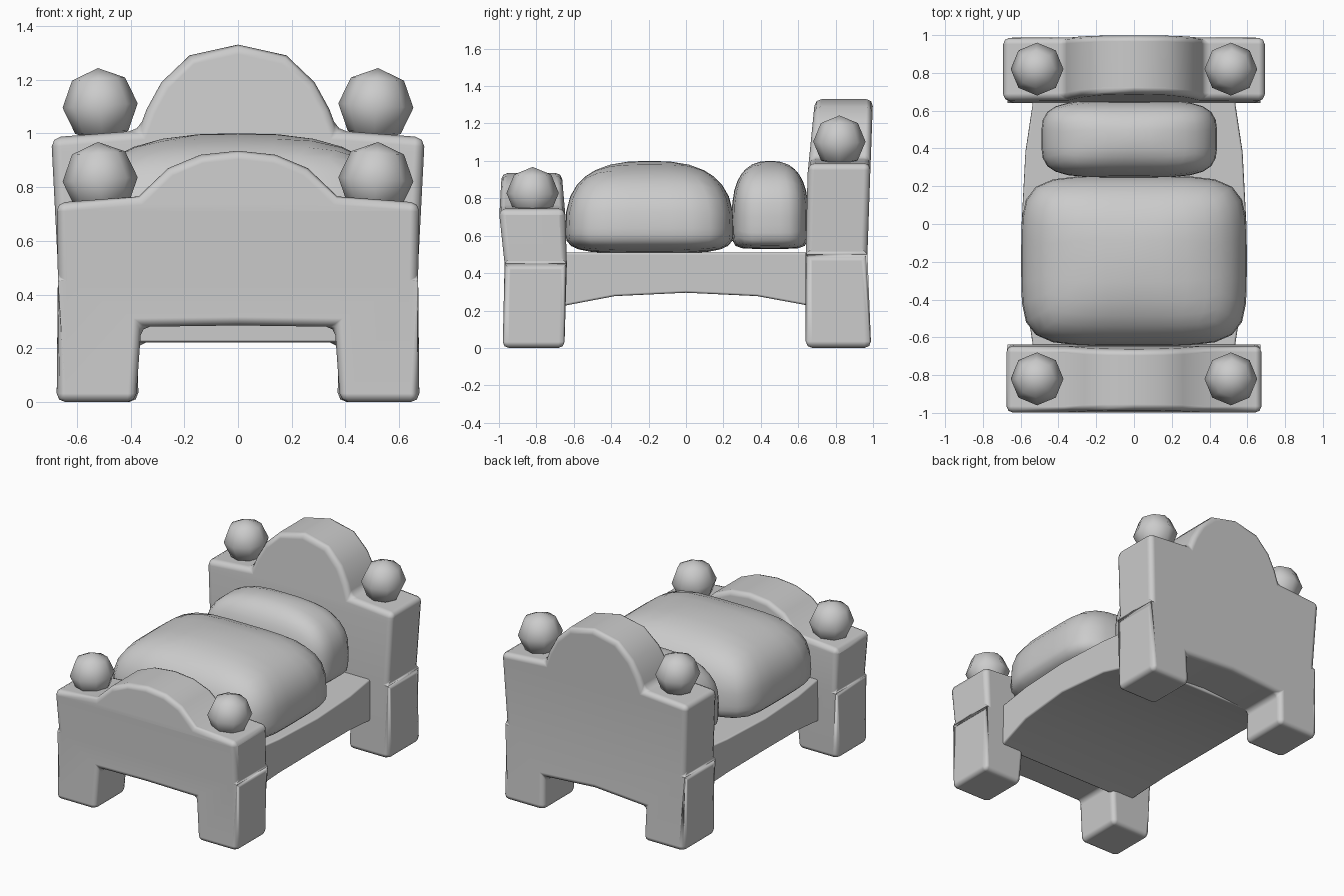
import bpy, bmesh
from mathutils import Vector

if "Cube" in bpy.data.objects:
    bpy.data.objects.remove(bpy.data.objects["Cube"])


def lerp(knots, t):
    # piecewise-linear lookup over (position, value...) knots
    if t <= knots[0][0]:
        return knots[0][1:]
    for a, b in zip(knots, knots[1:]):
        if t <= b[0]:
            k = (t - a[0]) / (b[0] - a[0])
            return [p + (q - p) * k for p, q in zip(a[1:], b[1:])]
    return knots[-1][1:]


def finish(bm, name, bevel=0):
    bmesh.ops.recalc_face_normals(bm, faces=bm.faces)
    me = bpy.data.meshes.new(name)
    bm.to_mesh(me)
    bm.free()
    for p in me.polygons:
        p.use_smooth = True
    ob = bpy.data.objects.new(name, me)
    bpy.context.collection.objects.link(ob)
    if bevel:
        m = ob.modifiers.new("soft_edges", 'BEVEL')
        m.width, m.segments = bevel, 2
        m.limit_method, m.angle_limit = 'ANGLE', 0.7
        m.harden_normals = True
    return ob


def prism(points, direction):
    bm = bmesh.new()
    face = bm.faces.new([bm.verts.new(p) for p in points])
    ext = bmesh.ops.extrude_face_region(bm, geom=[face])["geom"]
    bmesh.ops.translate(bm, vec=direction,
                        verts=[v for v in ext if isinstance(v, bmesh.types.BMVert)])
    return bm


def board(name, half, depth):
    # mirrored outline, extruded in y, then fitted to a leaning depth curve
    outline = half + [(-x, z) for x, z in reversed(half) if x > 0]
    bm = prism([(x, 0, z) for x, z in outline], (0, 1, 0))
    for k in depth[1:-1]:
        bmesh.ops.bisect_plane(bm, geom=bm.verts[:] + bm.edges[:] + bm.faces[:],
                               plane_co=(0, 0, k[0]), plane_no=(0, 0, 1))
    for v in bm.verts:
        front, back = lerp(depth, v.co.z)
        v.co.y = front if v.co.y < 0.5 else back
    finish(bm, name, 0.035)


def cushion(name, centre, size, up, down, plan, top, bottom):
    # superellipsoid with a soft top and a boxier underside
    bm = bmesh.new()
    bmesh.ops.create_cube(bm, size=2)
    bmesh.ops.subdivide_edges(bm, edges=bm.edges[:], cuts=7, use_grid_fill=True)
    for v in bm.verts:
        u, s, w = v.co
        r = (abs(u) ** plan + abs(s) ** plan) ** (1 / plan)
        e = top if w > 0 else bottom
        n = (r ** e + abs(w) ** e) ** (1 / e)
        h = up if w > 0 else down
        v.co = Vector(centre) + Vector((u * size[0], s * size[1], w * h)) / n
    finish(bm, name)


# Arched end boards with legs
board("headboard",
      [(0, 1.33), (0.18, 1.29), (0.285, 1.19), (0.34, 1.09), (0.37, 1.01),
       (0.695, 0.985), (0.67, 0.5), (0.675, 0), (0.37, 0), (0.375, 0.22), (0, 0.245)],
      [(0, 0.64, 0.99), (0.5, 0.64, 0.97), (0.93, 0.65, 0.985), (1.33, 0.69, 1.0)])
board("footboard",
      [(0, 0.935), (0.14, 0.92), (0.26, 0.87), (0.37, 0.765),
       (0.675, 0.742), (0.67, 0.45), (0.675, 0), (0.38, 0), (0.36, 0.28), (0, 0.285)],
      [(0, -0.98, -0.65), (0.45, -0.97, -0.637), (0.71, -0.998, -0.645), (0.94, -0.985, -0.665)])

# Bed base with arched underside and bowed sides
ys = [-0.68, -0.38, 0, 0.38, 0.68]
low = [0.22, 0.277, 0.295, 0.277, 0.222]
bm = prism([(0, y, z) for y, z in zip(ys, low)] + [(0, y, 0.51) for y in reversed(ys)], (1, 0, 0))
for v in bm.verts:
    w = lerp([(-0.68, 0.53), (-0.38, 0.575), (0, 0.595), (0.38, 0.575), (0.68, 0.53)], v.co.y)[0]
    v.co.x = w if v.co.x > 0.5 else -w
finish(bm, "bed_base", 0.012)

# Bedding
cushion("blanket", (0, -0.195, 0.64), (0.597, 0.45), 0.36, 0.135, 5, 2.6, 4)
cushion("pillow", (-0.025, 0.45, 0.7), (0.465, 0.205), 0.3, 0.17, 4, 2.5, 7)

# Ball finials on the four posts
for end, y, z in (("head", 0.82, 1.103), ("foot", -0.82, 0.828)):
    for side, x in (("left", -0.513), ("right", 0.513)):
        bm = bmesh.new()
        bmesh.ops.create_uvsphere(bm, u_segments=8, v_segments=4, radius=0.14)
        ob = finish(bm, f"{end}_{side}_ball")
        ob.location = (x, y, z)
        ob.rotation_euler.y = 0.06 if x > 0 else -0.06
